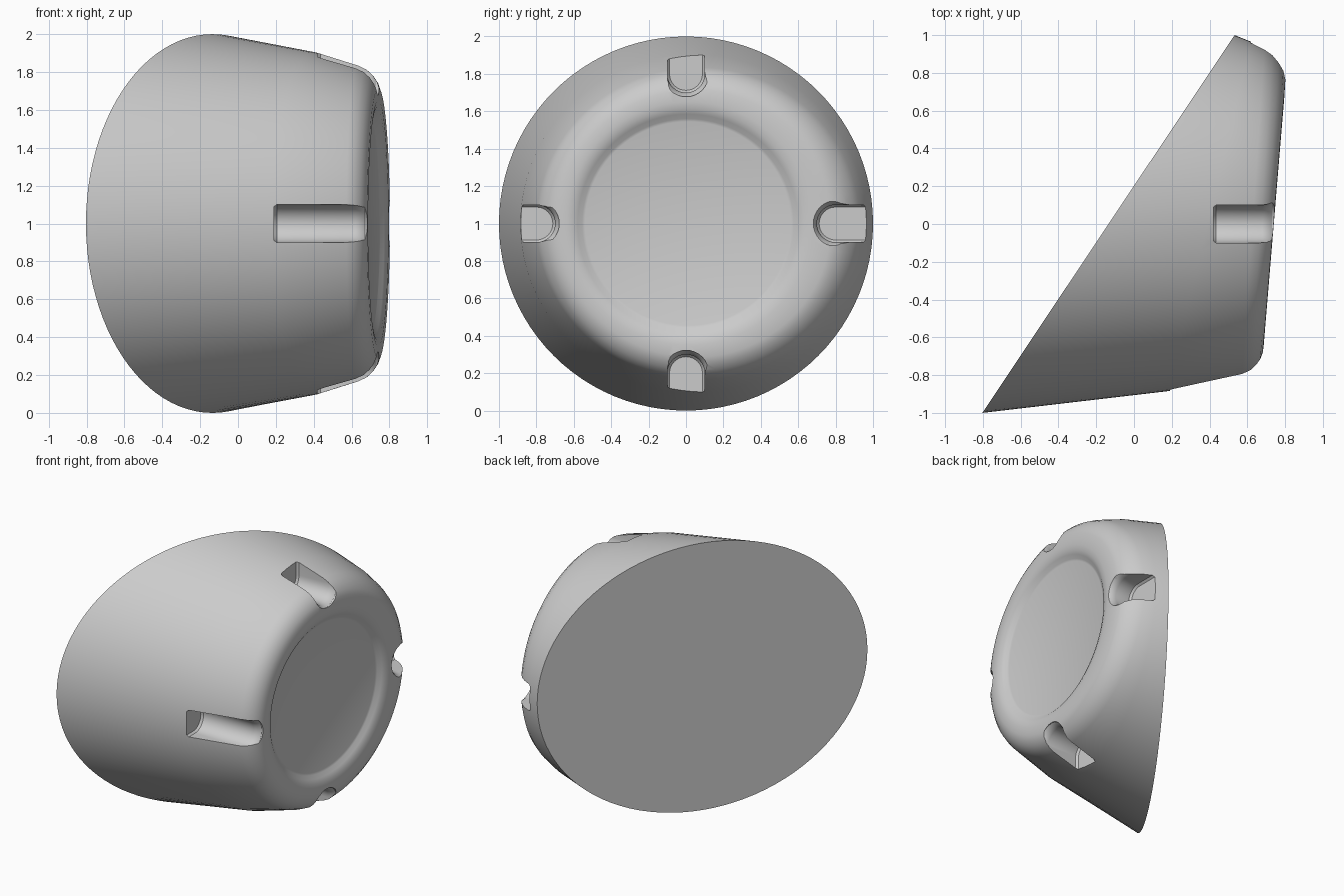
import bpy, bmesh, math

if "Cube" in bpy.data.objects:
    bpy.data.objects.remove(bpy.data.objects["Cube"])

grey = bpy.data.materials.new("plain grey")
grey.diffuse_color = (0.6, 0.6, 0.6, 1)
grey.use_nodes = True
grey.node_tree.nodes["Principled BSDF"].inputs["Base Color"].default_value = grey.diffuse_color
N = 96


def loft(name, rings):
    """Skin a list of equal-length point rings and close both ends."""
    bm = bmesh.new()
    loops = [[bm.verts.new(p) for p in ring] for ring in rings]
    n = len(loops[0])
    for a, b in zip(loops, loops[1:]):
        for i in range(n):
            j = (i + 1) % n
            bm.faces.new((a[i], a[j], b[j], b[i]))
    bm.faces.new(loops[0][::-1])
    bm.faces.new(loops[-1])
    bmesh.ops.recalc_face_normals(bm, faces=bm.faces)
    mesh = bpy.data.meshes.new(name)
    bm.to_mesh(mesh)
    bm.free()
    obj = bpy.data.objects.new(name, mesh)
    bpy.context.collection.objects.link(obj)
    mesh.materials.append(grey)
    return obj


def tilted_ring(yc, ry, rz, x, slope):
    """Ellipse around the x axis, leaning so that x grows with y."""
    ring = []
    for i in range(N):
        a = 2 * math.pi * i / N
        y = yc + ry * math.cos(a)
        ring.append((x + slope * y, y, 1 + rz * math.sin(a)))
    return ring


# Housing: slanted flat back, tapering wall, rounded shoulder, dished front
housing = loft("housing", [tilted_ring(*r) for r in (
    (0.00, 1.000, 1.000, -0.135, 0.668),
    (0.04, 0.925, 0.905, 0.390, 0.238),
    (0.065, 0.865, 0.835, 0.627, 0.068),
    (0.060, 0.840, 0.815, 0.670, 0.070),
    (0.055, 0.805, 0.785, 0.703, 0.074),
    (0.050, 0.770, 0.750, 0.726, 0.080),
    (0.045, 0.730, 0.715, 0.738, 0.083),
    (0.015, 0.655, 0.650, 0.740, 0.083),
    (0.010, 0.620, 0.615, 0.735, 0.083),
    (0.010, 0.590, 0.585, 0.722, 0.083),
    (0.010, 0.565, 0.560, 0.703, 0.083),
    (0.010, 0.550, 0.545, 0.698, 0.083),
)])


# Notch cutters: U-shaped channels at four sides, flared at the open front
def notch_cutter(name, angle, end, front):
    rings = []
    for x, r in ((end, 0.088), (end + 0.015, 0.1), (front - 0.05, 0.1),
                 (front - 0.02, 0.107), (front, 0.122), (1.0, 0.13)):
        profile = [(1.2, r), (0.80, r)]
        profile += [(0.80 - r * math.sin(math.pi * k / 16),
                     r * math.cos(math.pi * k / 16)) for k in range(1, 16)]
        profile += [(0.80, -r), (1.2, -r)]
        c, s = math.cos(angle), math.sin(angle)
        rings.append([(x, d * c - w * s, 1 + d * s + w * c) for d, w in profile])
    obj = loft(name, rings)
    obj.hide_render = True
    obj.hide_set(True)
    return obj


notches = (("back", 0, 0.62, 0.80), ("top", 90, 0.42, 0.73),
           ("front", 180, 0.19, 0.67), ("bottom", 270, 0.42, 0.73))
for side, angle, end, front in notches:
    cutter = notch_cutter(side + "_notch_cutter", math.radians(angle), end, front)
    mod = housing.modifiers.new(side + " notch", 'BOOLEAN')
    mod.operation = 'DIFFERENCE'
    mod.solver = 'EXACT'
    mod.object = cutter

# Apply the cuts, remove the cutters, then smooth the curved surfaces
bpy.context.view_layer.update()
bpy.context.view_layer.objects.active = housing
housing.select_set(True)
for mod in list(housing.modifiers):
    bpy.ops.object.modifier_apply(modifier=mod.name)
for obj in list(bpy.data.objects):
    if obj is not housing and obj.name.endswith("cutter"):
        bpy.data.objects.remove(obj)
bpy.ops.object.shade_smooth_by_angle(angle=math.radians(35))
